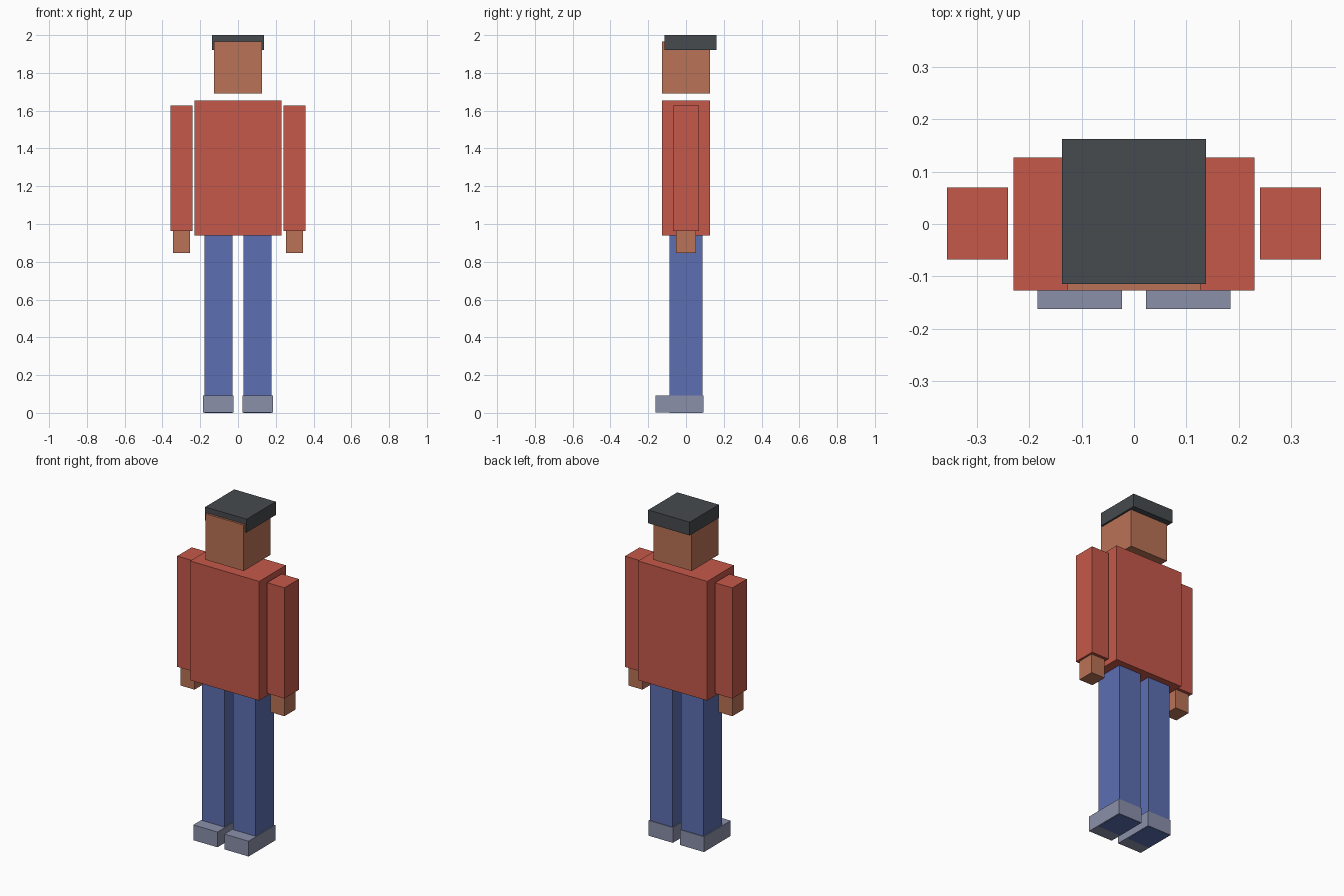
import bpy
import bmesh
from mathutils import Vector

cube = bpy.data.objects.get("Cube")
if cube:
    bpy.data.objects.remove(cube, do_unlink=True)


def material(name, r, g, b):
    mat = bpy.data.materials.new(name)
    mat.use_nodes = True
    mat.diffuse_color = (r, g, b, 1)
    mat.node_tree.nodes["Principled BSDF"].inputs["Base Color"].default_value = (r, g, b, 1)
    return mat


def box(name, low, high, mat):
    """Box spanning two opposite corners, with its origin at the centre."""
    low, high = Vector(low), Vector(high)
    mesh = bpy.data.meshes.new(name)
    bm = bmesh.new()
    bmesh.ops.create_cube(bm, size=1)
    bmesh.ops.scale(bm, vec=high - low, verts=bm.verts)
    bm.to_mesh(mesh)
    bm.free()
    mesh.materials.append(mat)
    obj = bpy.data.objects.new(name, mesh)
    obj.location = (low + high) / 2
    bpy.context.collection.objects.link(obj)
    return obj


def pair(name, low, high, mat):
    """Matching boxes on the left (+x) and right (-x)."""
    box("left_" + name, low, high, mat)
    box("right_" + name, (-high[0], low[1], low[2]), (-low[0], high[1], high[2]), mat)


skin = material("skin", 0.49, 0.17, 0.093)
shirt = material("red shirt", 0.56, 0.098, 0.067)
denim = material("blue trousers", 0.107, 0.156, 0.445)
grey = material("grey shoes", 0.258, 0.279, 0.402)
dark = material("dark hair", 0.061, 0.069, 0.076)

# Head and hair, with the hair set back from the brow
box("head", (-0.127, -0.127, 1.69), (0.127, 0.127, 1.967), skin)
box("hair", (-0.138, -0.115, 1.92), (0.138, 0.162, 2), dark)

# Torso, sleeves and hands
box("torso", (-0.23, -0.127, 0.938), (0.23, 0.127, 1.655), shirt)
pair("arm", (0.241, -0.068, 0.962), (0.357, 0.07, 1.628), shirt)
pair("hand", (0.253, -0.052, 0.846), (0.345, 0.052, 0.962), skin)

# Trouser legs run down through the shoes to the soles
pair("leg", (0.028, -0.088, 0), (0.178, 0.088, 0.938), denim)
pair("shoe", (0.023, -0.162, 0.001), (0.184, 0.092, 0.093), grey)
